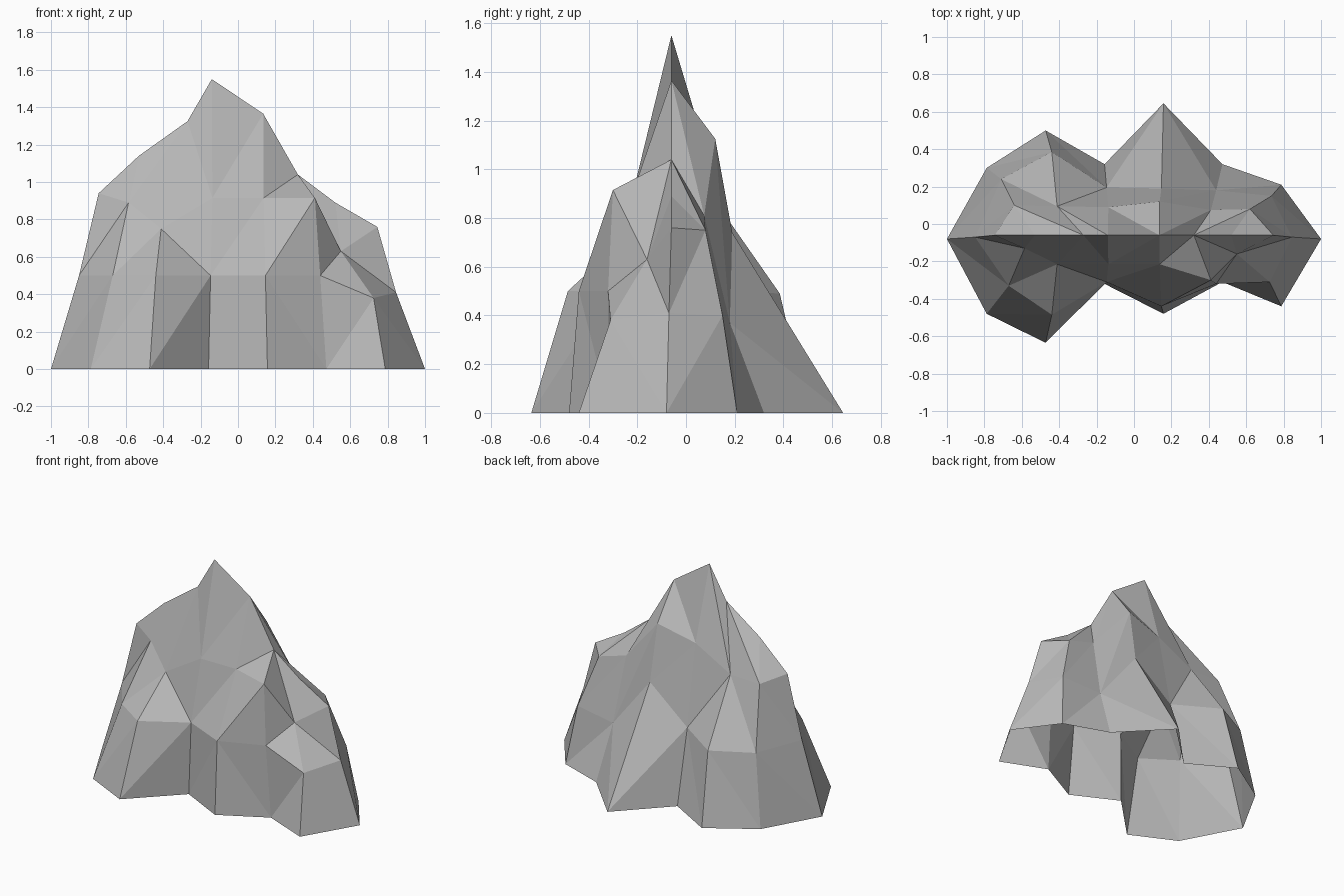
import bpy
import bmesh

cube = bpy.data.objects.get("Cube")
if cube:
    bpy.data.objects.remove(cube, do_unlink=True)

# Stone material
stone = bpy.data.materials.new("stone_grey")
stone.use_nodes = True
grey = (0.48, 0.48, 0.48, 1)
stone.diffuse_color = grey
shader = next(n for n in stone.node_tree.nodes if n.type == 'BSDF_PRINCIPLED')
shader.inputs["Base Color"].default_value = grey

bm = bmesh.new()
COLUMN_STEP = 0.315


def point(x, y, z):
    return bm.verts.new((x, y, z))


def side_row(left_end, right_end, scale, depths, heights, outer=None):
    """One row of six columns between two shared end points.
    Columns are evenly spaced; outer replaces the x of the first and last."""
    xs = [scale * COLUMN_STEP * (i - 2.5) for i in range(6)]
    if outer:
        xs[0], xs[-1] = outer
    middle = [point(x, y, z) for x, y, z in zip(xs, depths, heights)]
    return [left_end] + middle + [right_end]


def add_face(corners, reverse):
    unique = list(dict.fromkeys(corners))
    if len(unique) == 3:
        bm.faces.new(unique[::-1] if reverse else unique)


def strip(lower, upper, slants, reverse):
    """Triangles between two rows; each slant gives the diagonal's direction."""
    for i, slant in enumerate(slants):
        a, b, c, d = lower[i], lower[i + 1], upper[i + 1], upper[i]
        if slant == "/":
            triangles = ((a, b, c), (a, c, d))
        else:
            triangles = ((a, b, d), (b, c, d))
        for triangle in triangles:
            add_face(triangle, reverse)


# End points shared by the front and the back, from ground to shoulder
foot = point(-1, -0.08, 0), point(1, -0.08, 0)
waist = point(-0.85, -0.07, 0.5), point(0.845, -0.07, 0.41)
shoulder = point(-0.745, -0.06, 0.94), point(0.745, -0.06, 0.76)
ground = [0] * 6

# Front rows
front_foot = side_row(*foot, 1, (-0.48, -0.635, -0.32, -0.48, -0.31, -0.44), ground)
front_waist = side_row(*waist, 0.93, (-0.33, -0.485, -0.31, -0.44, -0.32, -0.31),
                       (0.5, 0.5, 0.5, 0.5, 0.5, 0.38), outer=(-0.67, 0.725))
front_shoulder = side_row(*shoulder, 0.87, (-0.13, -0.215, -0.215, -0.215, -0.3, -0.16),
                          (0.89, 0.75, 0.915, 0.915, 0.915, 0.63), outer=(-0.585, 0.55))

# Back rows
back_foot = side_row(*foot, 1, (0.3, 0.5, 0.32, 0.645, 0.32, 0.21), ground)
back_waist = side_row(*waist, 0.93, (0.24, 0.385, 0.195, 0.19, 0.18, 0.15),
                      (0.49, 0.49, 0.5, 0.74, 0.37, 0.4), outer=(-0.71, 0.735))
back_shoulder = side_row(*shoulder, 0.87, (0.1, 0.095, 0.09, 0.12, 0.075, 0.08),
                         (0.9, 0.905, 1.05, 1.125, 0.81, 0.75), outer=(-0.64, 0.62))

# Jagged ridge along the top
crest = [(-0.53, 1.14), (-0.27, 1.325), (-0.14, 1.55),
         (0.135, 1.365), (0.32, 1.04), (0.52, 0.89)]
ridge = [shoulder[0]] + [point(x, -0.06, z) for x, z in crest] + [shoulder[1]]

# Front faces
strip(front_foot, front_waist, "////\\/\\", False)
strip(front_waist, front_shoulder, "//\\///\\", False)
strip(front_shoulder, ridge, "//\\//\\\\", False)

# Back faces
strip(back_foot, back_waist, "///\\/\\\\", True)
strip(back_waist, back_shoulder, "//\\\\\\\\\\", True)
strip(back_shoulder, ridge, "////\\\\\\", True)

# Rock object, flat shaded and open underneath
mesh = bpy.data.meshes.new("rock")
bm.to_mesh(mesh)
bm.free()
mesh.materials.append(stone)
rock = bpy.data.objects.new("rock", mesh)
bpy.context.collection.objects.link(rock)
